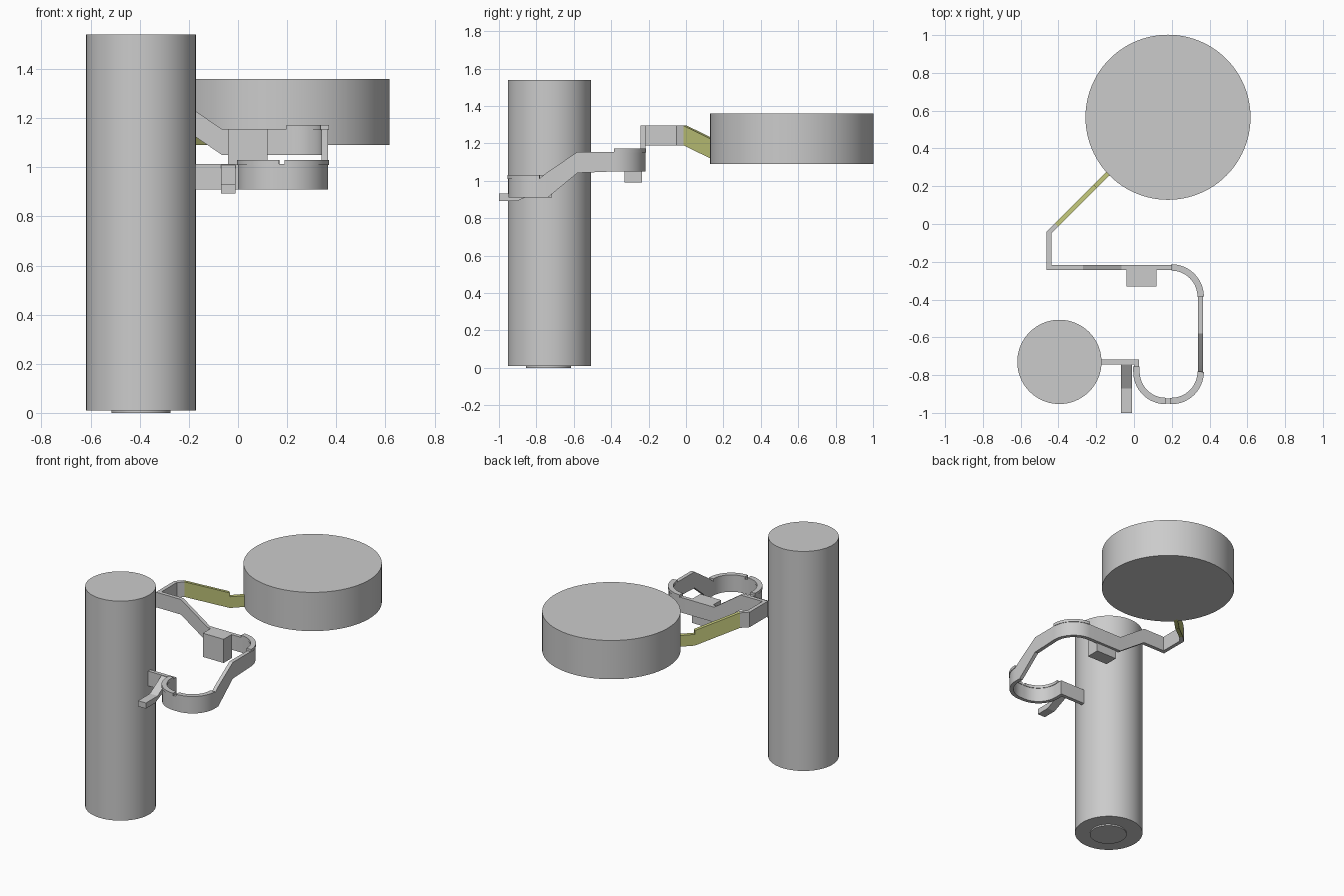
import bpy, bmesh, math
from mathutils import Vector

if "Cube" in bpy.data.objects:
    bpy.data.objects.remove(bpy.data.objects["Cube"])


def make(name, bm, smooth=True):
    bmesh.ops.recalc_face_normals(bm, faces=bm.faces)
    mesh = bpy.data.meshes.new(name)
    bm.to_mesh(mesh)
    bm.free()
    ob = bpy.data.objects.new(name, mesh)
    bpy.context.collection.objects.link(ob)
    if smooth:
        bpy.ops.object.select_all(action='DESELECT')
        bpy.context.view_layer.objects.active = ob
        ob.select_set(True)
        bpy.ops.object.shade_smooth_by_angle(angle=math.radians(30))
    return ob


def cylinder(name, x, y, r, z0, z1, sides=96):
    bm = bmesh.new()
    ring = [bm.verts.new((x + r * math.cos(2 * math.pi * i / sides),
                          y + r * math.sin(2 * math.pi * i / sides), z0)) for i in range(sides)]
    face = bm.faces.new(ring)
    top = bmesh.ops.extrude_face_region(bm, geom=[face], use_keep_orig=True)['geom']
    for v in top:
        if isinstance(v, bmesh.types.BMVert):
            v.co.z = z1
    return make(name, bm)


def strip(name, path, width=0.026):
    """Upright strip along (x, y, z_bottom, z_top) points with mitred corners."""
    bm = bmesh.new()
    pts = [Vector(p[:2]) for p in path]
    prev = first = None
    for i, (x, y, zb, zt) in enumerate(path):
        a = (pts[i] - pts[i - 1]).normalized() if i else None
        b = (pts[i + 1] - pts[i]).normalized() if i < len(pts) - 1 else None
        a, b = a or b, b or a
        n = Vector((-a.y - b.y, a.x + b.x)).normalized()
        n *= width / 2 / max(0.3, n.dot(Vector((-b.y, b.x))))
        ring = [bm.verts.new(c) for c in ((x + n.x, y + n.y, zb), (x - n.x, y - n.y, zb),
                                          (x - n.x, y - n.y, zt), (x + n.x, y + n.y, zt))]
        if prev:
            for k in range(4):
                bm.faces.new((prev[k], prev[(k + 1) % 4], ring[(k + 1) % 4], ring[k]))
        first, prev = first or ring, ring
    bm.faces.new(first)
    bm.faces.new(prev)
    return make(name, bm)


def arc(cx, cy, a0, a1, zb, zt, r=0.155, n=16):
    return [(cx + r * math.cos(math.radians(a0 + (a1 - a0) * i / n)),
             cy + r * math.sin(math.radians(a0 + (a1 - a0) * i / n)), zb, zt) for i in range(n + 1)]


def box(name, x0, x1, y0, y1, z0, z1):
    bm = bmesh.new()
    bmesh.ops.create_cube(bm, size=1)
    for v in bm.verts:
        v.co = ((x0 + x1) / 2 + v.co.x * (x1 - x0), (y0 + y1) / 2 + v.co.y * (y1 - y0),
                (z0 + z1) / 2 + v.co.z * (z1 - z0))
    return make(name, bm, False)


# Upright cylinder, its foot disc and the wide drum
cylinder("tall_cylinder", -0.395, -0.73, 0.223, 0.01, 1.54)
cylinder("foot_disc", -0.395, -0.735, 0.121, 0.0, 0.012, 64)
cylinder("wide_drum", 0.18, 0.565, 0.437, 1.09, 1.36)

# Bent strip: low loop, ramp, middle level, ramp, upper level
LOW, MID, UP = (0.91, 1.013), (1.05, 1.155), (1.19, 1.295)
path = [(-0.18, -0.73, *LOW), (0.013, -0.73, *LOW)]
path += arc(0.168, -0.782, 180, 270, *LOW) + arc(0.198, -0.782, 270, 360, *LOW)
path += [(0.353, -0.74, 0.91, 1.047), (0.353, -0.58, 1.042, 1.155)]
path += arc(0.198, -0.385, 0, 90, *MID)
path += [(-0.065, -0.23, *MID), (-0.27, -0.23, *UP), (-0.45, -0.23, *UP),
         (-0.45, -0.045, *UP), (-0.41, -0.005, *UP)]
strip("bent_strip", path)
box("strip_corner_tab", 0.0, 0.026, -0.743, -0.717, *LOW)

# Raised lips on the curved bends
low_lip, mid_lip = (1.01, 1.03), (1.152, 1.172)
strip("lip_low_left", [(0.013, -0.755, *low_lip)] + arc(0.168, -0.782, 180, 270, *low_lip), 0.034)
strip("lip_low_right", arc(0.19, -0.782, 270, 271, *low_lip, n=1)[:1]
      + arc(0.198, -0.782, 270, 360, *low_lip), 0.034)
strip("lip_middle", arc(0.198, -0.385, 0, 90, *mid_lip), 0.034)

# Coloured end of the strip, stepping down into the drum
end = strip("coloured_link", [(-0.41, -0.005, *UP), (-0.205, 0.2, 1.09, 1.195)])
tip = strip("coloured_link_tip", [(-0.205, 0.2, 1.09, 1.168), (-0.125, 0.28, 1.09, 1.168)])
mat = bpy.data.materials.new("olive")
mat.diffuse_color = (0.55, 0.58, 0.2, 1)
mat.use_nodes = True
mat.node_tree.nodes["Principled BSDF"].inputs["Base Color"].default_value = mat.diffuse_color
for ob in (end, tip):
    ob.data.materials.append(mat)

# Block on the front of the middle level
box("front_block", -0.04, 0.12, -0.33, -0.235, 0.99, 1.155)

# Sloping lever in front of the low tab
profile = [(-1.0, 0.893), (-0.90, 0.893), (-0.74, 0.965), (-0.74, 1.012), (-0.87, 0.932), (-1.0, 0.932)]
bm = bmesh.new()
left, right = ([bm.verts.new((x, y, z)) for y, z in profile] for x in (-0.07, -0.01))
bm.faces.new(left)
bm.faces.new(right)
for i in range(len(profile)):
    j = (i + 1) % len(profile)
    bm.faces.new((left[i], left[j], right[j], right[i]))
make("lever", bm, False)
